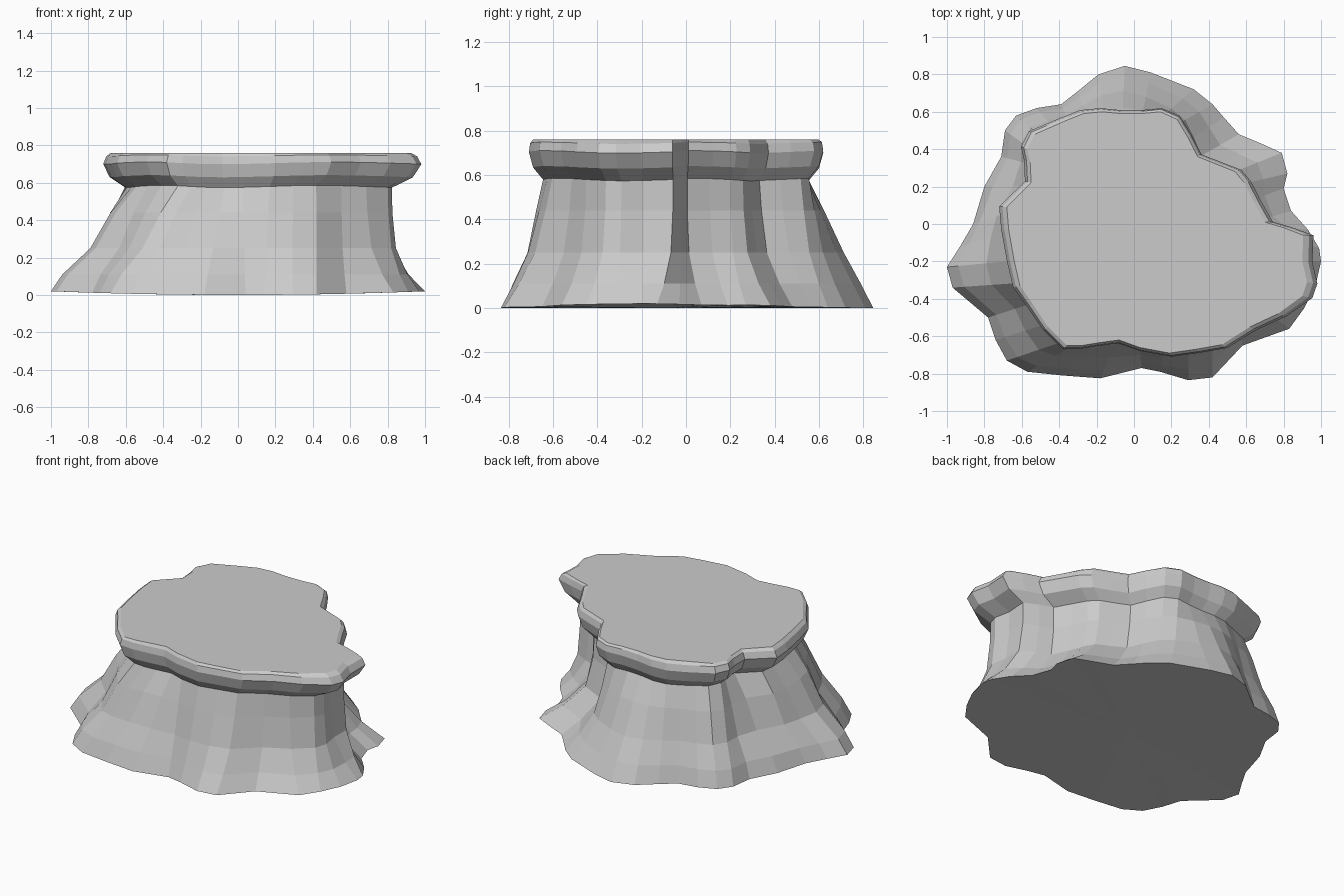
import bpy, bmesh, math

if "Cube" in bpy.data.objects:
    bpy.data.objects.remove(bpy.data.objects["Cube"])

# Root outline at the ground and matching outline of the flat top (x, y pairs)
base = [(.99,-.13),(.93,-.03),(.84,.07),(.80,.19),(.82,.27),(.79,.38),(.68,.43),(.56,.48),
        (.48,.57),(.42,.64),(.32,.72),(.09,.81),(-.05,.845),(-.19,.80),(-.30,.71),(-.39,.64),
        (-.52,.62),(-.63,.58),(-.69,.50),(-.71,.36),(-.80,.20),(-.86,0),(-.93,-.12),(-1,-.23),
        (-.97,-.34),(-.78,-.50),(-.74,-.62),(-.68,-.73),(-.57,-.79),(-.38,-.81),(-.18,-.825),
        (.04,-.77),(.14,-.79),(.29,-.835),(.42,-.82),(.58,-.65),(.83,-.56),(.91,-.45),
        (.97,-.33),(1,-.2)]
top = [(.905,-.06),(.80,-.02),(.70,.01),(.64,.12),(.59,.22),(.54,.28),(.44,.32),(.34,.36),
       (.29,.46),(.23,.56),(.14,.60),(.04,.59),(-.07,.59),(-.17,.60),(-.27,.59),(-.37,.55),
       (-.45,.515),(-.53,.48),(-.57,.40),(-.555,.33),(-.55,.22),(-.68,.09),(-.67,-.03),(-.64,-.20),
       (-.61,-.33),(-.54,-.43),(-.46,-.55),(-.36,-.65),(-.28,-.65),(-.19,-.635),(-.08,-.62),
       (.03,-.66),(.19,-.69),(.33,-.67),(.47,-.645),(.62,-.55),(.77,-.48),(.90,-.385),
       (.925,-.31),(.90,-.20)]


def scaled(sx, sy, z, wave=0.0):
    """Top outline scaled about its middle, with a gentle height wave."""
    n = len(top)
    return [(x * sx, -.05 + (y + .05) * sy, z + wave * math.sin(i * 10 * math.pi / n))
            for i, (x, y) in enumerate(top)]


neck = scaled(.89, .93, .58, .006)


def flare(side, right, left, z):
    """Blend from neck to roots; the right side stays upright for longer."""
    ring = []
    for (bx, by), (nx, ny, _) in zip(base, neck):
        c = bx / math.hypot(bx, by)
        w = side + max(c, 0) * (right - side) + max(-c, 0) * (left - side)
        ring.append((nx + w * (bx - nx), ny + w * (by - ny), z))
    return ring


# Trunk flare, then the overhanging rim
rings = [[(x, y, .02 * x * x) for x, y in base],
         flare(.81, .55, .86, .11), flare(.56, .12, .51, .25), flare(.26, 0, .26, .44), neck,
         scaled(1.01, 1.0, .635, .006), scaled(1.06, 1.03, .705, .006),
         scaled(1.035, 1.02, .745, .004), scaled(1, 1, .76)]

bm = bmesh.new()
loops = [[bm.verts.new(p) for p in ring] for ring in rings]
n = len(base)
for lo, hi in zip(loops, loops[1:]):
    for i in range(n):
        j = (i + 1) % n
        bm.faces.new((lo[i], lo[j], hi[j], hi[i]))

# Fan caps for the underside and cut top
for ring, z in ((loops[0], 0), (loops[-1], .76)):
    mid = bm.verts.new((0, -.07, z))
    for i in range(n):
        bm.faces.new((ring[i], ring[(i + 1) % n], mid))
bmesh.ops.recalc_face_normals(bm, faces=bm.faces)

mesh = bpy.data.meshes.new("tree_stump")
bm.to_mesh(mesh)
bm.free()
bpy.context.collection.objects.link(bpy.data.objects.new("tree_stump", mesh))
